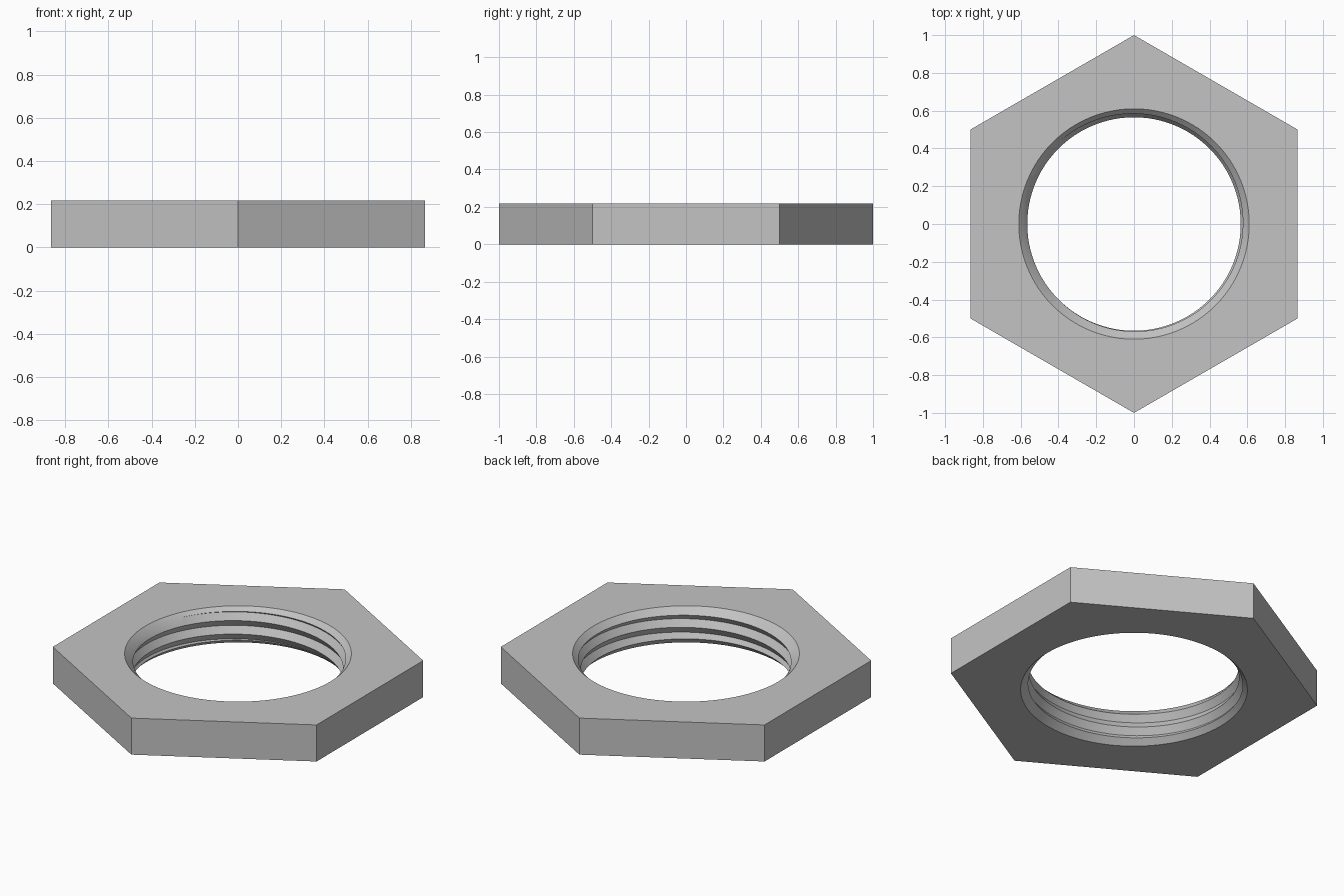
import bpy, bmesh
from math import sin, cos, pi, radians

if "Cube" in bpy.data.objects:
    bpy.data.objects.remove(bpy.data.objects["Cube"])

HEIGHT = 0.217
CREST, ROOT, RIM = 0.565, 0.59, 0.61   # hole radii: thread tip, groove, chamfer edge
PITCH = 0.08
SEGMENTS = 96

steel = bpy.data.materials.new("grey_steel")
steel.use_nodes = True
steel.diffuse_color = (0.55, 0.55, 0.55, 1)
steel.node_tree.nodes["Principled BSDF"].inputs["Base Color"].default_value = (0.55, 0.55, 0.55, 1)


def make_object(name, bm):
    bmesh.ops.recalc_face_normals(bm, faces=bm.faces)
    mesh = bpy.data.meshes.new(name)
    bm.to_mesh(mesh)
    bm.free()
    obj = bpy.data.objects.new(name, mesh)
    mesh.materials.append(steel)
    bpy.context.collection.objects.link(obj)
    return obj


def frustum(name, sides, r_low, r_high, z_low, z_high):
    bm = bmesh.new()
    rings = []
    for r, z in ((r_low, z_low), (r_high, z_high)):
        angles = [pi / 2 + 2 * pi * i / sides for i in range(sides)]
        rings.append([bm.verts.new((r * cos(a), r * sin(a), z)) for a in angles])
        bm.faces.new(rings[-1])
    for i in range(sides):
        j = (i + 1) % sides
        bm.faces.new((rings[0][i], rings[0][j], rings[1][j], rings[1][i]))
    return make_object(name, bm)


def thread_tap():
    # Helical V profile, alternating crest and groove rows, closed at both ends
    bm = bmesh.new()
    start = 0.15 - PITCH * (4 + 125 / 360)
    rows = 15
    grid = []
    for k in range(rows):
        r = CREST if k % 2 == 0 else ROOT
        row = []
        for i in range(SEGMENTS + 1):
            a = 2 * pi * i / SEGMENTS
            z = start + PITCH * (k / 2 + i / SEGMENTS)
            row.append(bm.verts.new((r * cos(a), r * sin(a), z)))
        grid.append(row)
    for low, high in zip(grid, grid[1:]):
        for i in range(SEGMENTS):
            bm.faces.new((low[i], low[i + 1], high[i + 1], high[i]))
    bmesh.ops.remove_doubles(bm, verts=bm.verts, dist=0.0001)
    # Fan caps, well outside the nut
    middle = start + PITCH * rows / 4
    ends = {False: bm.verts.new((0, 0, start)),
            True: bm.verts.new((0, 0, start + PITCH * (rows / 2 + 1)))}
    for edge in [e for e in bm.edges if e.is_boundary]:
        top = edge.verts[0].co.z > middle
        bm.faces.new((edge.verts[0], edge.verts[1], ends[top]))
    return make_object("thread_cutter", bm)


# Hexagonal body with threaded hole and a chamfer at each end
nut = frustum("hex_nut", 6, 1, 1, 0, HEIGHT)
drop, rise = 0.06, 0.04
cutters = [
    thread_tap(),
    frustum("top_chamfer_cutter", SEGMENTS, RIM - drop, RIM + rise, HEIGHT - drop, HEIGHT + rise),
    frustum("bottom_chamfer_cutter", SEGMENTS, RIM + rise, RIM - drop, -rise, drop),
]

bpy.ops.object.select_all(action="DESELECT")
nut.select_set(True)
bpy.context.view_layer.objects.active = nut
for cutter in cutters:
    cutter.hide_render = True
    cut = nut.modifiers.new(cutter.name, "BOOLEAN")
    cut.operation = "DIFFERENCE"
    cut.solver = "EXACT"
    cut.object = cutter
    bpy.ops.object.modifier_apply(modifier=cut.name)
for cutter in cutters:
    bpy.data.objects.remove(cutter)

bpy.ops.object.shade_smooth_by_angle(angle=radians(20))
